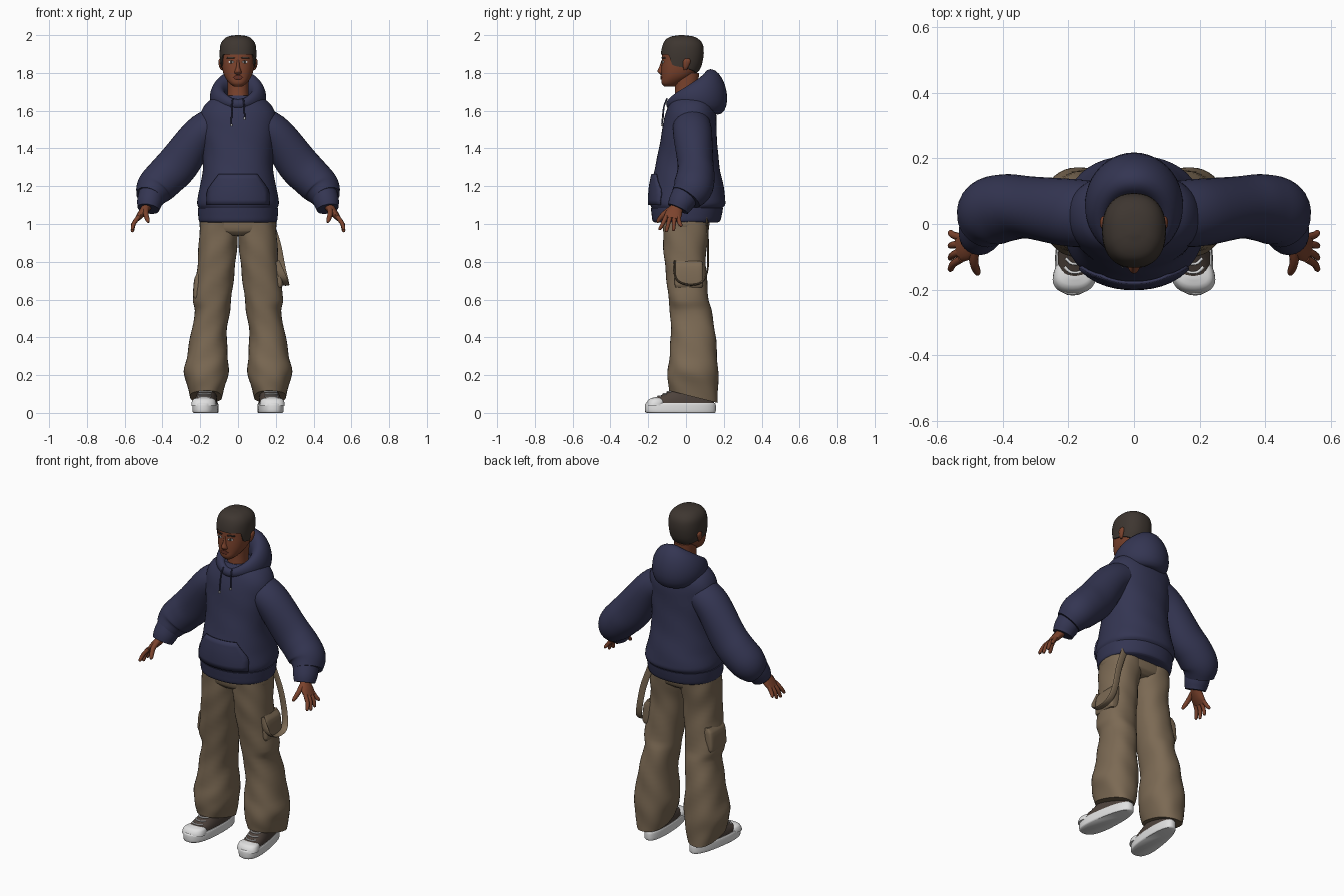
import bpy
import bmesh
from math import sin, cos, pi, radians
from mathutils import Vector

default_cube = bpy.data.objects.get("Cube")
if default_cube:
    bpy.data.objects.remove(default_cube, do_unlink=True)


def material(name, red, green, blue):
    mat = bpy.data.materials.new(name)
    mat.use_nodes = True
    mat.diffuse_color = (red, green, blue, 1)
    shader = next(n for n in mat.node_tree.nodes if n.type == 'BSDF_PRINCIPLED')
    shader.inputs["Base Color"].default_value = (red, green, blue, 1)
    shader.inputs["Roughness"].default_value = 0.8
    return mat


NAVY = material("navy_cloth", .034, .036, .085)
KHAKI = material("khaki_cloth", .2, .143, .088)
SKIN = material("brown_skin", .2, .056, .026)
LIPS = material("dark_lips", .13, .032, .02)
HAIR = material("dark_hair", .048, .037, .03)
WHITE = material("off_white", .75, .75, .75)
CANVAS = material("brown_canvas", .075, .055, .045)


def make(name, verts, faces, mat, move=None):
    """Create a smooth shaded object, optionally moving every vertex."""
    bm = bmesh.new()
    points = [bm.verts.new(move(Vector(v)) if move else v) for v in verts]
    for face in faces:
        bm.faces.new([points[i] for i in face])
    bmesh.ops.recalc_face_normals(bm, faces=bm.faces)
    mesh = bpy.data.meshes.new(name)
    bm.to_mesh(mesh)
    bm.free()
    mesh.materials.append(mat)
    mesh.shade_smooth()
    mesh.set_sharp_from_angle(angle=radians(50))
    obj = bpy.data.objects.new(name, mesh)
    bpy.context.scene.collection.objects.link(obj)
    return obj


def grid_faces(rows, cols, wrap_cols=True, wrap_rows=False):
    return [(r * cols + c, r * cols + (c + 1) % cols,
             (r + 1) % rows * cols + (c + 1) % cols, (r + 1) % rows * cols + c)
            for r in range(rows if wrap_rows else rows - 1)
            for c in range(cols if wrap_cols else cols - 1)]


def at(rows, t):
    """Smoothly interpolate a table of rows keyed by their first column."""
    last = len(rows) - 1
    i = max(k for k in range(last) if k == 0 or rows[k][0] <= t)
    h = rows[i + 1][0] - rows[i][0]
    u = (t - rows[i][0]) / h

    def slope(k, c):
        a, b = rows[max(k - 1, 0)], rows[min(k + 1, last)]
        return (b[c] - a[c]) / (b[0] - a[0])

    def value(c):
        return ((1 + 2 * u) * (1 - u) ** 2 * rows[i][c] + u * (1 - u) ** 2 * h * slope(i, c)
                + u * u * (3 - 2 * u) * rows[i + 1][c] + u * u * (u - 1) * h * slope(i + 1, c))
    return [t] + [value(c) for c in range(1, len(rows[0]))]


def keys(rows, steps):
    out = [a[0] + (b[0] - a[0]) * k / steps for a, b in zip(rows, rows[1:]) for k in range(steps)]
    return out + [rows[-1][0]]


def power(v, p):
    return (1 if v > 0 else -1) * abs(v) ** (2 / p)


def section_point(row, angle, p, grow=0.0, scale=1.0):
    """Point on a section (z, centre x, half width, front y, back y); angle 0 is the front."""
    z, cx, hw, front, back = row
    depth = (back - front) / 2
    return (cx + (hw * scale + grow) * power(sin(angle), p),
            (front + back) / 2 - (depth * scale + grow) * power(cos(angle), p), z)


def loft(name, rows, mat, p=2.2, seg=36, steps=4, move=None, fold=0.0):
    zs = keys(rows, steps)
    verts = []
    for z in zs:
        row = at(rows, z)
        for k in range(seg):
            a = 2 * pi * k / seg
            verts.append(section_point(row, a, p, scale=1 + fold * sin(4 * a + 38 * z)))
    faces = grid_faces(len(zs), seg)
    faces += [range(seg), range((len(zs) - 1) * seg, len(zs) * seg)]
    return make(name, verts, faces, mat, move)


def tube(name, path, mat, seg=16, steps=5, ref=(0, 1, 0), move=None):
    """Tube along (x, y, z, radius across, radius along ref)."""
    rows = [(i,) + tuple(r) for i, r in enumerate(path)]
    samples = [at(rows, t) for t in keys(rows, steps)]
    centres = [Vector(s[1:4]) for s in samples]
    verts = []
    for i, s in enumerate(samples):
        d = (centres[min(i + 1, len(centres) - 1)] - centres[max(i - 1, 0)]).normalized()
        side = Vector(ref)
        side = (side - d * side.dot(d)).normalized()
        up = d.cross(side)
        for k in range(seg):
            a = 2 * pi * k / seg
            verts.append(centres[i] + up * s[4] * cos(a) + side * s[5] * sin(a))
    n = len(samples)
    faces = grid_faces(n, seg) + [range(seg), range((n - 1) * seg, n * seg)]
    return make(name, verts, faces, mat, move)


def front_y(rows, x, z, p):
    _, cx, hw, front, back = at(rows, z)
    reach = max(0, 1 - min(1, abs((x - cx) / hw)) ** p) ** (1 / p)
    return (front + back) / 2 - (back - front) / 2 * reach


def plate(name, rows, p, cx, z0, z1, widths, mat, off=.003, thick=.004):
    """Thin plate that follows the front of a lofted part."""
    cols, verts = 13, []
    for j, w in enumerate(widths):
        z = z0 + (z1 - z0) * j / (len(widths) - 1)
        for k in range(cols):
            x = cx + w * (2 * k / (cols - 1) - 1)
            verts.append((x, front_y(rows, x, z, p) - off, z))
    obj = make(name, verts, grid_faces(len(widths), cols, wrap_cols=False), mat)
    solid = obj.modifiers.new("thickness", 'SOLIDIFY')
    solid.thickness, solid.offset = thick, 0


def mirror(s):
    return lambda v: Vector((s * v.x, v.y, v.z))


SIDES = (("left", 1), ("right", -1))

# Head, neck and hair
HEAD = [(1.727, 0, .022, -.115, -.06), (1.745, 0, .045, -.129, -.03), (1.78, 0, .07, -.13, .03),
        (1.82, 0, .083, -.13, .068), (1.87, 0, .089, -.127, .083), (1.91, 0, .09, -.125, .087),
        (1.95, 0, .084, -.114, .08), (1.975, 0, .064, -.095, .055),
        (1.987, 0, .036, -.062, .02), (1.99, 0, .006, -.03, -.02)]
loft("head", HEAD, SKIN, 2.3, 48)
loft("neck", [(1.6, 0, .062, -.07, .06), (1.7, 0, .055, -.058, .06), (1.8, 0, .06, -.06, .07)], SKIN)


def hairline(angle):
    turn = abs((angle + pi) % (2 * pi) - pi) / pi
    drop = min(1, max(0, (turn - .29) / .1))
    return 1.897 - .057 * drop * drop * (3 - 2 * drop) - .05 * max(0, turn - .39) / .61


verts, seg, levels = [], 64, 16
for j in range(levels + 1):
    t = max(0, j - 1) / (levels - 1)
    for k in range(seg):
        a = 2 * pi * k / seg
        low = hairline(a)
        z = low + (1.99 - low) * (1 - (1 - t) ** 2)
        x, y, z = section_point(at(HEAD, z), a, 2.3, grow=.007 if j else -.004)
        verts.append((x, y, z + .01 * t))
make("hair", verts, grid_faces(levels + 1, seg) + [range(levels * seg, (levels + 1) * seg)], HAIR)

# Face
loft("nose", [(1.79, 0, .009, -.134, -.1), (1.798, 0, .019, -.143, -.1), (1.808, 0, .018, -.151, -.1),
              (1.83, 0, .011, -.142, -.1), (1.868, 0, .008, -.129, -.1)], SKIN, 2, 20)
plate("lips", HEAD, 2.3, 0, 1.766, 1.786, (.012, .021, .026, .02, .01), LIPS)
for side, s in SIDES:
    plate(side + "_eye", HEAD, 2.3, s * .036, 1.851, 1.865, (.004, .012, .015, .011, .004), WHITE)
    plate(side + "_iris", HEAD, 2.3, s * .036, 1.852, 1.865, (.003, .006, .006, .003), HAIR, .005)
    plate(side + "_brow", HEAD, 2.3, s * .038, 1.877, 1.884, (.02, .022, .014), HAIR)
    loft(side + "_ear", [(1.815, .086, .004, -.012, .004), (1.83, .09, .009, -.015, .012),
                         (1.86, .093, .011, -.016, .024), (1.873, .092, .008, -.01, .02),
                         (1.879, .09, .002, 0, .01)], SKIN, 2, 16, move=mirror(s))

# Hoodie body, hem and front pocket
TORSO = [(1.078, 0, .203, -.178, .185), (1.1, 0, .216, -.189, .207), (1.13, 0, .216, -.19, .208),
         (1.2, 0, .2, -.185, .198), (1.3, 0, .186, -.164, .178), (1.4, 0, .188, -.143, .167),
         (1.5, 0, .2, -.126, .162), (1.58, 0, .2, -.11, .16), (1.64, 0, .168, -.088, .145),
         (1.68, 0, .11, -.062, .11)]
loft("hoodie_body", TORSO, NAVY, 2.2, 48, fold=.006)
loft("hoodie_hem", [(1.008, 0, .196, -.166, .168), (1.015, 0, .206, -.176, .18),
                    (1.05, 0, .211, -.182, .19), (1.085, 0, .213, -.186, .196)], NAVY, 2.2, 48)
plate("front_pocket", TORSO, 2.2, 0, 1.1, 1.265, (.165, .165, .165, .158, .14, .12, .1), NAVY, .007, .009)

# Hood resting around the neck, low in front and full at the back
verts, around, seg = [], 48, 20
for j in range(around):
    a = 2 * pi * j / around
    f = (1 - cos(a)) / 2
    out = Vector((sin(a), -cos(a), 0))
    centre = Vector((.105 * sin(a), .0325 - .1175 * cos(a), 1.65 + .05 * f - .015 * max(0, cos(a)) ** 6))
    for k in range(seg):
        b = 2 * pi * k / seg
        verts.append(centre + out * (.02 + .045 * f) * (cos(b) - .3 * f * sin(b))
                     + Vector((0, 0, (.025 + .095 * f) * sin(b))))
make("hood", verts, grid_faces(around, seg, wrap_rows=True), NAVY)

# Drawstrings with tips
for side, s, low in (("left", 1, 1.565), ("right", -1, 1.53)):
    end_y = front_y(TORSO, .035, low, 2.2) - .008
    tube(side + "_drawstring", [(.028, -.1, 1.665, .004, .004), (.033, -.117, 1.62, .004, .004),
                                (.035, end_y, low, .004, .004)], NAVY, 8, move=mirror(s))
    tube(side + "_drawstring_tip", [(.035, end_y, low, .005, .005),
                                    (.035, end_y - .001, low - .012, .005, .005)], WHITE, 8, 2, move=mirror(s))

# Sleeves, cuffs and hands
for side, s in SIDES:
    flip = mirror(s)
    tube(side + "_sleeve", [(.11, .03, 1.53, .095, .1), (.2, .035, 1.475, .097, .103),
                            (.315, .05, 1.32, .11, .095), (.385, .05, 1.247, .107, .102),
                            (.44, .035, 1.19, .1, .104), (.468, .0, 1.14, .076, .085)], NAVY, 32, move=flip)
    tube(side + "_cuff", [(.455, .005, 1.165, .07, .075), (.468, -.025, 1.115, .067, .068),
                          (.475, -.042, 1.08, .058, .058)], NAVY, 28, move=flip)
    tube(side + "_palm", [(.462, -.03, 1.125, .025, .029), (.487, -.05, 1.085, .024, .035),
                          (.512, -.066, 1.053, .02, .045), (.534, -.074, 1.026, .013, .042)], SKIN, move=flip)
    for finger, y0, y1, z1 in (("index", -.105, -.137, .968), ("middle", -.083, -.103, .957),
                               ("ring", -.061, -.066, .963), ("little", -.041, -.027, .985)):
        tube(side + "_" + finger + "_finger",
             [(.525, y0, 1.04, .012, .012), (.55, (y0 + y1) / 2, 1.005, .011, .011),
              (.559, y1, z1 + .008, .009, .009), (.56, y1, z1, .004, .004)], SKIN, 10, 4, move=flip)
    tube(side + "_thumb", [(.485, -.065, 1.09, .016, .016), (.488, -.115, 1.055, .014, .014),
                           (.478, -.145, 1.02, .011, .011), (.474, -.153, 1.008, .005, .005)],
         SKIN, 10, 4, move=flip)

# Trousers with sloping hems and cargo pockets
LEG = [(.085, .17, .085, -.09, .168), (.15, .168, .102, -.098, .17), (.22, .168, .118, -.095, .17),
       (.3, .162, .108, -.088, .165), (.42, .155, .095, -.08, .155), (.54, .135, .092, -.085, .135),
       (.6, .138, .102, -.092, .12), (.75, .118, .1, -.108, .108), (.85, .109, .101, -.118, .105),
       (.95, .102, .103, -.122, .12), (1.03, .1, .1, -.125, .125)]


def leg_shape(s):
    return lambda v: Vector((s * v.x, v.y, v.z - .35 * (v.y - .04) * max(0, 1 - v.z / .3)))


loft("trouser_hips", [(.94, 0, .09, -.1, .09), (.965, 0, .19, -.121, .118),
                      (1.04, 0, .2, -.125, .125)], KHAKI, 2.5)
for side, s, z in (("left", 1, .735), ("right", -1, .675)):
    loft(side + "_trouser_leg", LEG, KHAKI, 2.3, 40, move=leg_shape(s), fold=.018)
    loft(side + "_cargo_pocket", [(z - .072, .205, .026, -.055, .085), (z - .055, .207, .031, -.06, .09),
                                  (z + .04, .2, .03, -.06, .09), (z + .07, .19, .02, -.055, .085)],
         KHAKI, 5, 32, move=mirror(s))
tube("hanging_strap", [(.16, .11, 1.03, .005, .02), (.205, .116, .9, .005, .02), (.233, .114, .76, .005, .02),
                       (.25, .08, .69, .005, .02), (.25, .0, .68, .005, .02), (.238, -.055, .715, .005, .02),
                       (.2, -.06, .8, .005, .02)], KHAKI, 12, ref=(1, 0, 0))

# Shoes
UPPER = [(.04, 0, .056, -.2, .15), (.07, 0, .054, -.185, .146), (.095, 0, .05, -.13, .14),
         (.12, 0, .045, -.085, .135), (.17, 0, .042, -.045, .13)]


def foot(s):
    return lambda v: Vector((s * (.165 + v.x * (1 - .9 * v.y) - .1 * v.y), v.y, v.z))


for side, s in SIDES:
    loft(side + "_sole", [(0, 0, .058, -.208, .152), (.006, 0, .062, -.216, .157),
                          (.045, 0, .061, -.217, .157), (.052, 0, .058, -.212, .152)],
         WHITE, 2.5, 40, move=foot(s))
    loft(side + "_shoe_upper", UPPER, CANVAS, 2.4, 40, move=foot(s))
    loft(side + "_toe_cap", [(.04, 0, .058, -.213, -.1), (.06, 0, .055, -.206, -.1),
                             (.076, 0, .044, -.19, -.115), (.083, 0, .015, -.165, -.14)],
         WHITE, 2.3, 32, move=foot(s))
    for n, z in enumerate((.088, .1, .112, .124)):
        path = [(x, front_y(UPPER, x, z, 2.4) - .002, z, .004, .004) for x in (-.03, -.015, 0, .015, .03)]
        tube(side + "_lace_" + str(n + 1), path, WHITE, 8, 3, move=foot(s))
